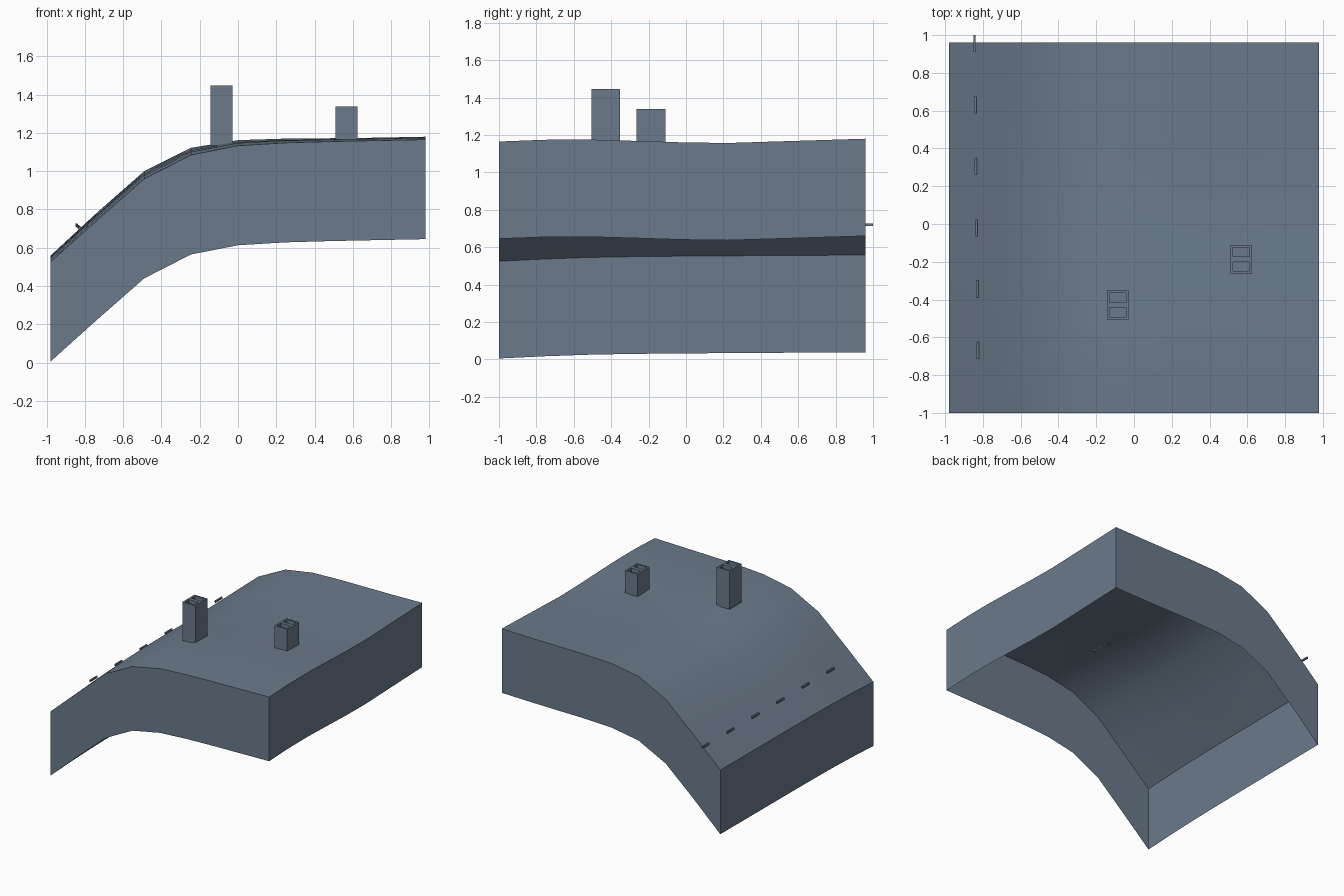
import bpy, bmesh
from mathutils import Vector

cube = bpy.data.objects.get("Cube")
if cube:
    bpy.data.objects.remove(cube)

# Single slate colour
slate = bpy.data.materials.new("slate_blue_grey")
COLOR = (0.147, 0.195, 0.254, 1)
slate.use_nodes = True
slate.diffuse_color = COLOR
slate.node_tree.nodes["Principled BSDF"].inputs["Base Color"].default_value = COLOR


def finish(bm, name, smooth=False):
    mesh = bpy.data.meshes.new(name)
    bm.to_mesh(mesh)
    bm.free()
    obj = bpy.data.objects.new(name, mesh)
    bpy.context.collection.objects.link(obj)
    mesh.materials.append(slate)
    if smooth:
        bpy.ops.object.select_all(action="DESELECT")
        obj.select_set(True)
        bpy.context.view_layer.objects.active = obj
        bpy.ops.object.shade_smooth_by_angle(angle=0.7)
    return obj


# Roof profiles along x at the front and back edges, and the sway along y
FRONT = [0.525, 0.745, 0.96, 1.085, 1.133, 1.148, 1.155, 1.16, 1.165]
BACK = [0.558, 0.785, 1.0, 1.122, 1.162, 1.17, 1.172, 1.175, 1.18]
RISE = [0, 0.36, 0.62, 0.75, 0.82, 0.87, 0.92, 0.96, 1]
SWAY = [0, 0.004, 0.001, -0.008, -0.017, -0.021, -0.014, -0.007, 0]
N = 8
HALF_X, Y0, Y1, WALL = 0.98, -1.0, 0.96, 0.52


def grid_point(i, j):
    z = FRONT[i] + (BACK[i] - FRONT[i]) * RISE[j] + SWAY[j] * min(1, i / 4)
    return Vector((-HALF_X + 2 * HALF_X * i / N, Y0 + (Y1 - Y0) * j / N, z))


# Sagging roof sheet
bm = bmesh.new()
grid = [[bm.verts.new(grid_point(i, j)) for j in range(N + 1)] for i in range(N + 1)]
for i in range(N):
    for j in range(N):
        bm.faces.new((grid[i][j], grid[i + 1][j], grid[i + 1][j + 1], grid[i][j + 1]))
finish(bm, "roof_sheet", True)


# Skirt walls hanging from each edge, open underneath
def wall(name, points):
    bm = bmesh.new()
    top = [bm.verts.new(p) for p in points]
    low = [bm.verts.new(p - Vector((0, 0, WALL))) for p in points]
    for k in range(N):
        bm.faces.new((top[k], low[k], low[k + 1], top[k + 1]))
    finish(bm, name)


span = range(N + 1)
wall("front_wall", [grid_point(i, 0) for i in span])
wall("back_wall", [grid_point(N - i, N) for i in span])
wall("left_wall", [grid_point(N, j) for j in span])
wall("right_wall", [grid_point(0, N - j) for j in span])


def box(center, size):
    bm = bmesh.new()
    bmesh.ops.create_cube(bm, size=1)
    bmesh.ops.scale(bm, vec=size, verts=bm.verts)
    bmesh.ops.translate(bm, vec=center, verts=bm.verts)
    return bm


# Chimneys with two sunken flues in the top
def chimney(name, x, y, base, top):
    bm = box((x, y, (base + top) / 2), (0.115, 0.154, top - base))
    bmesh.ops.bisect_plane(bm, geom=bm.verts[:] + bm.edges[:] + bm.faces[:],
                           plane_co=(x, y, 0), plane_no=(0, 1, 0))
    caps = [f for f in bm.faces if f.normal.z > 0.9]
    bmesh.ops.inset_individual(bm, faces=caps, thickness=0.02)
    flues = bmesh.ops.extrude_discrete_faces(bm, faces=caps)["faces"]
    for f in flues:
        bmesh.ops.translate(bm, vec=(0, 0, -0.04), verts=f.verts)
    finish(bm, name)


chimney("tall_chimney", -0.086, -0.429, 1.135, 1.447)
chimney("short_chimney", 0.568, -0.187, 1.14, 1.338)

# Row of small snow guards above the eave
for k in range(6):
    t = k / 5
    center = (-0.827 - 0.017 * t, -0.67 + 1.625 * t, 0.703 + 0.016 * t)
    finish(box(center, (0.012, 0.09, 0.014)), f"snow_guard_{k + 1}")
